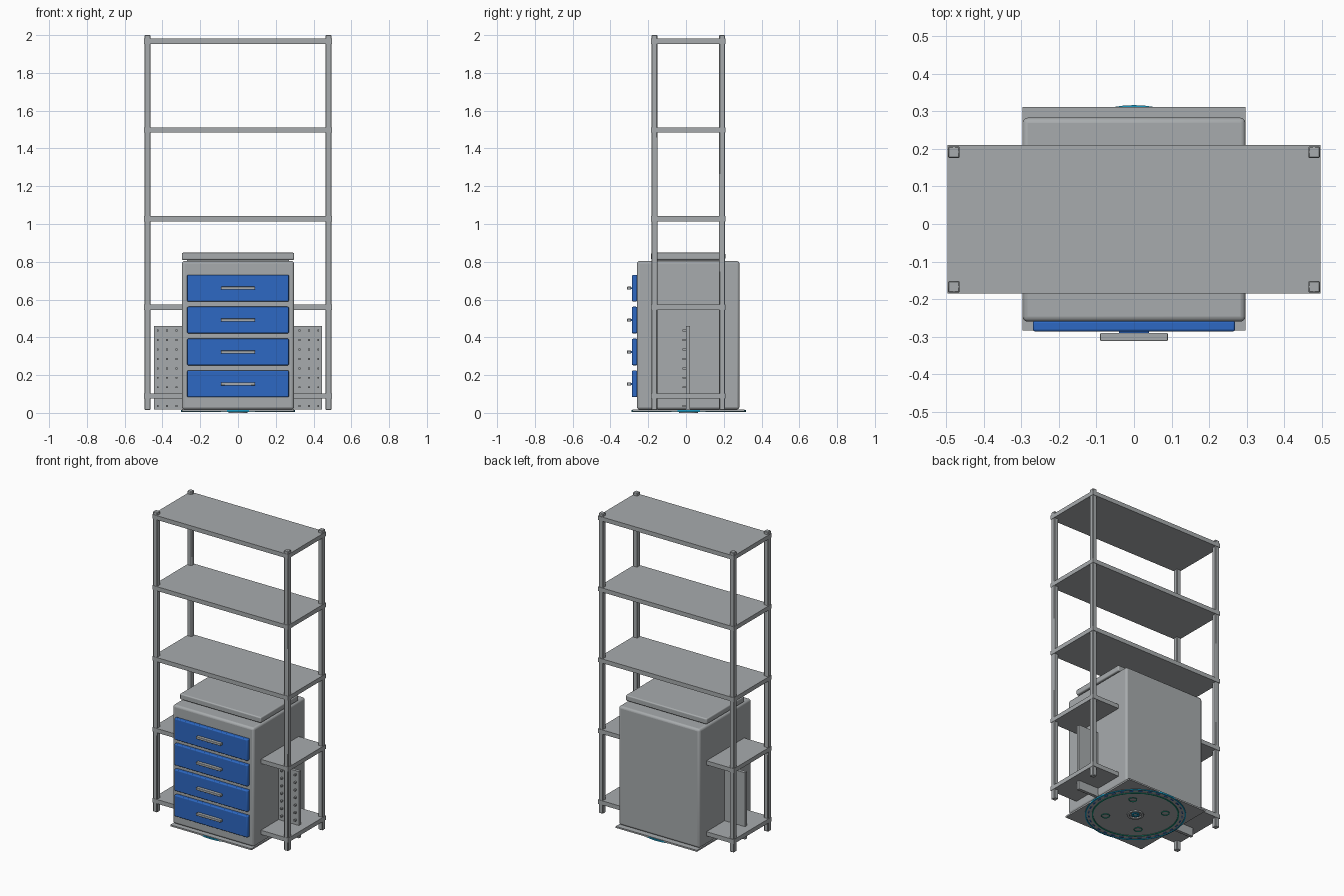
import bpy, bmesh, math
from mathutils import Matrix

if "Cube" in bpy.data.objects:
    bpy.data.objects.remove(bpy.data.objects["Cube"], do_unlink=True)


def material(name, rgb):
    m = bpy.data.materials.new(name)
    m.use_nodes = True
    m.diffuse_color = (*rgb, 1)
    m.node_tree.nodes["Principled BSDF"].inputs["Base Color"].default_value = (*rgb, 1)
    return m


GREY = material("steel grey", (0.39, 0.41, 0.42))
BLUE = material("drawer blue", (0.026, 0.14, 0.55))
TEAL = material("ring teal", (0.01, 0.33, 0.55))
GREEN = material("ring green", (0.01, 0.27, 0.18))


def finish(name, bm, mat, bevel=0, segments=3):
    mesh = bpy.data.meshes.new(name)
    bm.to_mesh(mesh)
    bm.free()
    mesh.materials.append(mat)
    ob = bpy.data.objects.new(name, mesh)
    bpy.context.scene.collection.objects.link(ob)
    if bevel:
        mod = ob.modifiers.new("rounded edges", "BEVEL")
        mod.width, mod.segments = bevel, segments
        bpy.ops.object.select_all(action="DESELECT")
        ob.select_set(True)
        bpy.context.view_layer.objects.active = ob
        bpy.ops.object.shade_smooth_by_angle()
    return ob


def add_box(bm, x, y, z):
    """Box from (low, high) pairs on each axis."""
    size = [b - a for a, b in (x, y, z)]
    mid = [(a + b) / 2 for a, b in (x, y, z)]
    bmesh.ops.create_cube(bm, size=1, matrix=Matrix.Translation(mid) @ Matrix.Diagonal((*size, 1)))


def box(name, x, y, z, mat=GREY, bevel=0, segments=3):
    bm = bmesh.new()
    add_box(bm, x, y, z)
    return finish(name, bm, mat, bevel, segments)


def ring(name, centre, outer, inner, z, mat, n=64):
    """Flat ring with a rectangular section."""
    bm = bmesh.new()
    section = [(inner, z[0]), (outer, z[0]), (outer, z[1]), (inner, z[1])]
    loops = [[bm.verts.new((centre[0] + r * math.cos(a), centre[1] + r * math.sin(a), h))
              for r, h in section]
             for a in (2 * math.pi * i / n for i in range(n))]
    for i in range(n):
        p, q = loops[i], loops[(i + 1) % n]
        for k in range(4):
            j = (k + 1) % 4
            bm.faces.new((p[k], q[k], q[j], p[j]))
    bmesh.ops.recalc_face_normals(bm, faces=bm.faces[:])
    return finish(name, bm, mat)


# Shelf rack: four posts and five boards
for side, xs in (("right", (-0.495, -0.464)), ("left", (0.464, 0.495))):
    for end, ys in (("front", (-0.183, -0.152)), ("back", (0.176, 0.207))):
        box(f"{end}_{side}_post", xs, ys, (0.015, 2), bevel=0.003, segments=1)
for i in range(5):
    top = 0.103 + i * 0.4695
    box(f"shelf_{i + 1}", (-0.497, 0.497), (-0.185, 0.21), (top - 0.028, top))

# Drawer cabinet with its lid and base plate
box("cabinet_body", (-0.297, 0.297), (-0.26, 0.283), (0.018, 0.804), bevel=0.014)
box("cabinet_lid", (-0.297, 0.297), (-0.185, 0.208), (0.81, 0.848), bevel=0.007)
box("lid_spacer", (-0.27, 0.27), (-0.16, 0.18), (0.8, 0.815))
box("base_plate", (-0.297, 0.297), (-0.284, 0.311), (0.008, 0.018))

# Drawers and handles
for i in range(4):
    z = 0.153 + i * 0.169
    box(f"drawer_{i + 1}", (-0.269, 0.269), (-0.286, -0.258), (z - 0.07, z + 0.071), BLUE, 0.006)
    box(f"handle_{i + 1}", (-0.09, 0.09), (-0.312, -0.29), (z - 0.008, z + 0.008), GREY, 0.003)
    box(f"handle_stem_{i + 1}", (-0.04, 0.04), (-0.293, -0.284), (z - 0.005, z + 0.005), BLUE)

# Peg panels on both sides
for side, s in (("left", 1), ("right", -1)):
    box(f"{side}_peg_panel", sorted((s * 0.29, s * 0.446)), (0, 0.02), (0.018, 0.46))
    bm = bmesh.new()
    for x in (0.325, 0.375, 0.425):
        for row in range(9):
            z = 0.436 - row * 0.05
            add_box(bm, (s * x - 0.005, s * x + 0.005), (-0.018, 0.002), (z - 0.005, z + 0.005))
    finish(f"{side}_pegs", bm, GREY)

# Round emblem-free ornament under the base plate
C = (0, 0.0135)
ring("outer_ring", C, 0.303, 0.295, (0.004, 0.014), TEAL)
ring("middle_ring", C, 0.262, 0.254, (0.004, 0.009), GREEN)
ring("hub_ring", C, 0.05, 0.036, (0, 0.009), GREY, 32)
ring("hub_inner_ring", C, 0.024, 0.014, (0.002, 0.009), TEAL, 24)
for k in range(4):
    a = math.pi / 4 + k * math.pi / 2
    ring(f"small_ring_{k + 1}", (C[0] + 0.18 * math.cos(a), C[1] + 0.18 * math.sin(a)),
         0.026, 0.022, (0.004, 0.009), GREEN, 24)
bm = bmesh.new()
for k in range(32):
    turn = Matrix.Translation((*C, 0.0065)) @ Matrix.Rotation(k * math.pi / 16, 4, "Z")
    bmesh.ops.create_cube(bm, size=1, matrix=turn @ Matrix.Translation((0.281, 0, 0))
                          @ Matrix.Diagonal((0.006, 0.022, 0.005, 1)))
finish("ring_dashes", bm, BLUE)
